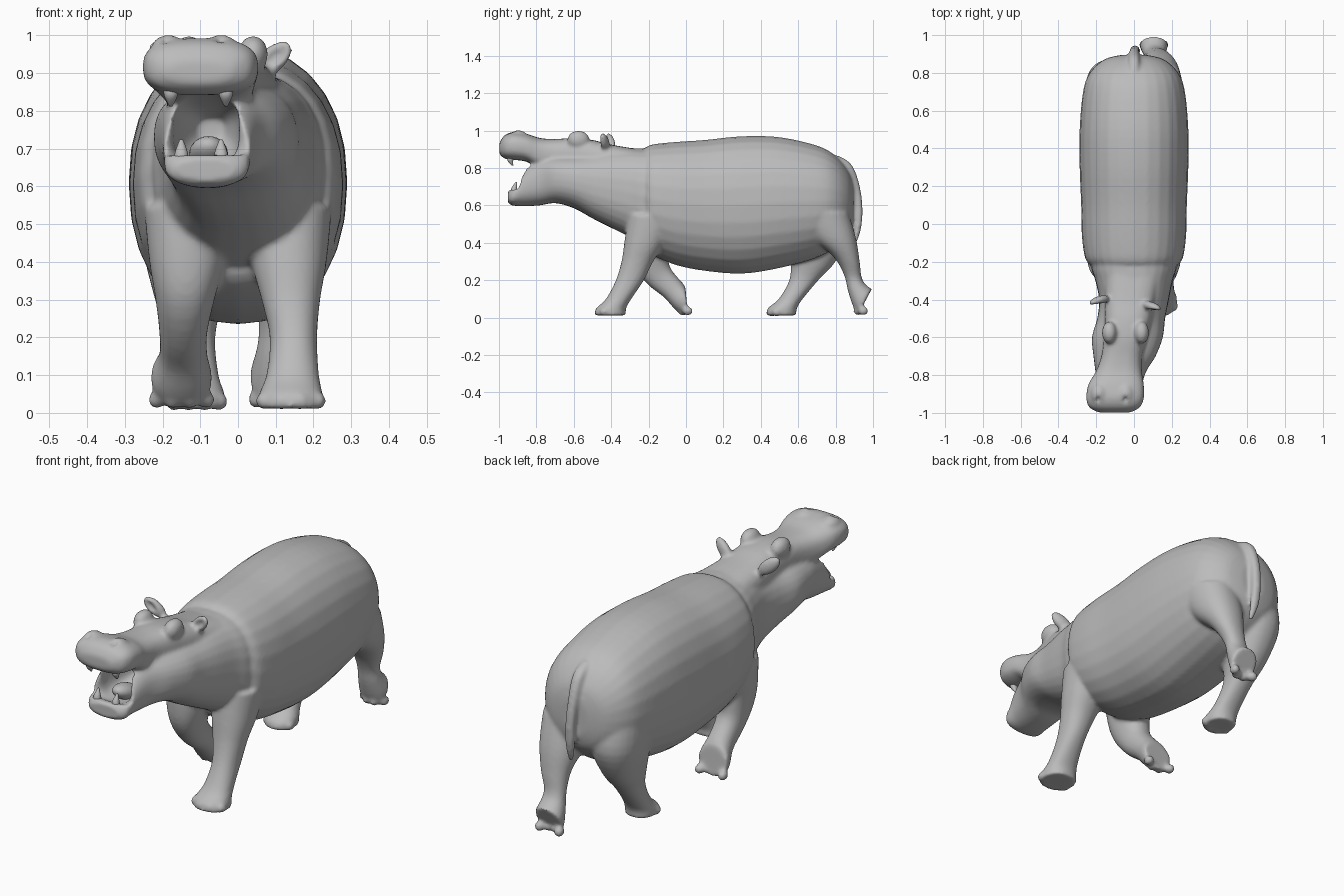
import bpy, bmesh, math
from mathutils import Matrix, Vector, Euler

cube = bpy.data.objects.get("Cube")
if cube:
    bpy.data.objects.remove(cube, do_unlink=True)

grey = bpy.data.materials.new("hide grey")
grey.use_nodes = True
colour = (0.5, 0.5, 0.5, 1)
grey.diffuse_color = colour
for node in grey.node_tree.nodes:
    if node.type == 'BSDF_PRINCIPLED':
        node.inputs["Base Color"].default_value = colour
        node.inputs["Roughness"].default_value = 0.8


def catmull(a, b, c, d, t):
    return [0.5 * (2 * q + (r - p) * t + (2 * p - 5 * q + 4 * r - s) * t * t
                   + (3 * q - p - 3 * r + s) * t ** 3) for p, q, r, s in zip(a, b, c, d)]


def loft(bm, rings, sides=28, power=2.2, steps=4):
    """Skin rings of (x, y, z, x radius, second radius, tilt of second axis)."""
    last = len(rings) - 1
    fine = []
    for i in range(last):
        quad = [rings[max(i - 1, 0)], rings[i], rings[i + 1], rings[min(i + 2, last)]]
        fine += [catmull(*quad, k / steps) for k in range(steps)]
    fine.append(rings[-1])
    loops = []
    for x, y, z, a, b, tilt in fine:
        t, loop = math.radians(tilt), []
        for k in range(sides):
            ang = math.tau * k / sides
            c, s = math.cos(ang), math.sin(ang)
            u = a * math.copysign(abs(c) ** (2 / power), c)
            v = b * math.copysign(abs(s) ** (2 / power), s)
            loop.append(bm.verts.new((x + u, y + v * math.cos(t), z + v * math.sin(t))))
        loops.append(loop)
    faces = [bm.faces.new(loops[0]), bm.faces.new(loops[-1])]
    for p, q in zip(loops, loops[1:]):
        for k in range(sides):
            n = (k + 1) % sides
            faces.append(bm.faces.new((p[k], p[n], q[n], q[k])))
    bmesh.ops.recalc_face_normals(bm, faces=faces)


def trunk(bm, sections, **kw):
    """Loft along y from (y, bottom, top, half width, centre x)."""
    loft(bm, [(x, y, (lo + hi) / 2, w, (hi - lo) / 2, 90) for y, lo, hi, w, x in sections], **kw)


def ball(bm, centre, size, turn=(0, 0, 0)):
    m = Matrix.LocRotScale(Vector(centre), Euler([math.radians(v) for v in turn]), Vector(size))
    bmesh.ops.create_uvsphere(bm, u_segments=20, v_segments=12, radius=1, matrix=m)


def make_object(name, bm):
    mesh = bpy.data.meshes.new(name)
    bm.to_mesh(mesh)
    bm.free()
    mesh.materials.append(grey)
    for p in mesh.polygons:
        p.use_smooth = True
    obj = bpy.data.objects.new(name, mesh)
    bpy.context.collection.objects.link(obj)
    return obj


body = bmesh.new()

# Barrel of the body
trunk(body, [(.895, .52, .70, .07, 0), (.87, .45, .78, .16, 0), (.8, .38, .865, .235, 0),
             (.7, .32, .92, .27, 0), (.5, .265, .965, .288, 0), (.3, .235, .97, .288, 0),
             (.1, .25, .95, .28, 0), (-.05, .28, .94, .277, 0), (-.17, .33, .928, .262, 0),
             (-.21, .37, .915, .24, 0)])

# Neck, cheeks and lower jaw
trunk(body, [(-.1, .36, .9, .22, 0), (-.22, .39, .905, .228, 0), (-.3, .43, .905, .205, 0),
             (-.4, .48, .895, .185, 0), (-.5, .53, .88, .18, -.015), (-.6, .585, .87, .188, -.035),
             (-.7, .612, .865, .165, -.05), (-.78, .60, .86, .135, -.07),
             (-.87, .595, .80, .118, -.08), (-.93, .60, .70, .11, -.083),
             (-.952, .615, .675, .08, -.085)], power=2.4)

# Skull and upper muzzle
trunk(body, [(-.25, .7, .9, .15, 0), (-.4, .72, .925, .135, -.02), (-.5, .73, .95, .125, -.03),
             (-.6, .75, .96, .115, -.045), (-.7, .77, .955, .108, -.065),
             (-.78, .79, .96, .122, -.08), (-.85, .83, .982, .147, -.095),
             (-.92, .84, .993, .153, -.1), (-.97, .85, .975, .135, -.103),
             (-.998, .875, .935, .085, -.103)], power=2.7)

# Brows and nostril swellings
for x in (-.13, .04):
    ball(body, (x, -.575, .95), (.04, .06, .05))
for x in (-.185, -.045):
    ball(body, (x, -.9, .965), (.045, .055, .037))

# Ears
ears = [((.09, -.435, .935), 50), ((-.185, -.405, .935), -50)]
for centre, lean in ears:
    ball(body, centre, (.036, .024, .068), (0, lean, lean * -.35))

# Legs: left front planted, right front lifted, right rear planted, left rear lifted
loft(body, [(.14, -.405, .012, .088, .085, 0), (.14, -.40, .05, .085, .08, 0),
            (.145, -.36, .1, .07, .068, 0), (.147, -.30, .2, .063, .075, 0),
            (.14, -.26, .3, .078, .085, 0), (.135, -.22, .4, .1, .11, 0),
            (.13, -.17, .55, .12, .14, 0)])
loft(body, [(-.15, .003, .09, .08, .078, 95), (-.15, -.025, .10, .08, .075, 80),
            (-.145, -.07, .15, .064, .063, 50), (-.145, -.14, .22, .064, .075, 45),
            (-.14, -.19, .31, .08, .1, 15), (-.135, -.2, .4, .1, .11, 0),
            (-.13, -.17, .55, .12, .14, 0)])
loft(body, [(-.11, .51, .012, .075, .08, 0), (-.11, .515, .05, .075, .078, 0),
            (-.115, .56, .1, .064, .064, 0), (-.125, .63, .2, .065, .078, 0),
            (-.13, .68, .3, .09, .12, 0), (-.13, .71, .45, .125, .16, 0),
            (-.13, .69, .6, .13, .16, 0)])
loft(body, [(.105, .957, .085, .072, .08, 62), (.105, .94, .1, .073, .073, 60),
            (.107, .91, .16, .06, .05, 35), (.11, .893, .22, .055, .045, 0),
            (.125, .86, .31, .075, .07, -10), (.13, .79, .42, .11, .12, 0),
            (.13, .71, .56, .13, .16, 0)])

# Toes along the leading edge of each foot
for x, y, z, spread in ((.14, -.465, .032, .07), (-.15, -.02, .035, .065),
                        (-.11, .455, .03, .06), (.105, .918, .036, .055)):
    for k in (-1, -.36, .36, 1):
        ball(body, (x + k * spread, y + .03 * k * k, z), (.024, .028, .024))

# Tail
loft(body, [(0, .80, .84, .03, .03, 70), (0, .865, .80, .03, .028, 45),
            (0, .905, .70, .026, .025, 15), (.005, .923, .58, .025, .022, 0),
            (.01, .917, .47, .023, .018, -10), (.02, .895, .39, .012, .012, -20)], sides=14)

# Cutter for the open mouth, nostrils and ear cups
cut = bmesh.new()
trunk(cut, [(-1.1, .69, .84, .26, -.09), (-.94, .685, .842, .2, -.09),
            (-.875, .66, .845, .098, -.088), (-.8, .66, .83, .088, -.08),
            (-.73, .68, .81, .07, -.075), (-.66, .72, .78, .035, -.07)], power=3)
for x in (-.19, -.045):
    ball(cut, (x, -.935, 1.0), (.015, .025, .026), (-35, 0, 0))
for centre, lean in ears:
    side = math.copysign(.012, lean)
    ball(cut, (centre[0] + side, centre[1] - .026, centre[2] + .012),
         (.019, .017, .043), (0, lean, lean * -.35))
cutter = make_object("mouth_cutter", cut)
cutter.hide_render = True

# Fuse, carve and soften the hide, then drop the cutter
hide = make_object("hippo_body", body)


def fuse():
    mod = hide.modifiers.new("fuse", 'REMESH')
    mod.mode = 'VOXEL'
    mod.voxel_size = .008
    mod.use_smooth_shade = True


fuse()
carve = hide.modifiers.new("carve", 'BOOLEAN')
carve.operation = 'DIFFERENCE'
carve.solver = 'EXACT'
carve.object = cutter
fuse()
soften = hide.modifiers.new("soften", 'SMOOTH')
soften.factor = .5
soften.iterations = 8
bpy.context.view_layer.update()
graph = bpy.context.evaluated_depsgraph_get()
finished = bpy.data.meshes.new_from_object(hide.evaluated_get(graph))
hide.modifiers.clear()
hide.data = finished
finished.materials.clear()
finished.materials.append(grey)
for p in finished.polygons:
    p.material_index = 0
    p.use_smooth = True
bpy.data.objects.remove(cutter, do_unlink=True)

# Tusks: upper pair points down, lower pair points up
for side, x in (("right", -.178), ("left", -.032)):
    for row, y, root, tip in (("upper", -.935, .865, .812), ("lower", -.915, .655, .725)):
        tusk = bmesh.new()
        px = x if row == "upper" else x * .72 - .022
        loft(tusk, [(px, y, root, .021, .02, 0), (px, y - .004, (root + tip) / 2, .017, .016, 0),
                    (px, y + .008, tip, .004, .004, 0)], sides=10)
        make_object(f"{row}_{side}_tusk", tusk)

# Tongue
tongue = bmesh.new()
ball(tongue, (-.078, -.79, .685), (.052, .09, .04), (-20, 0, 0))
make_object("tongue", tongue)
